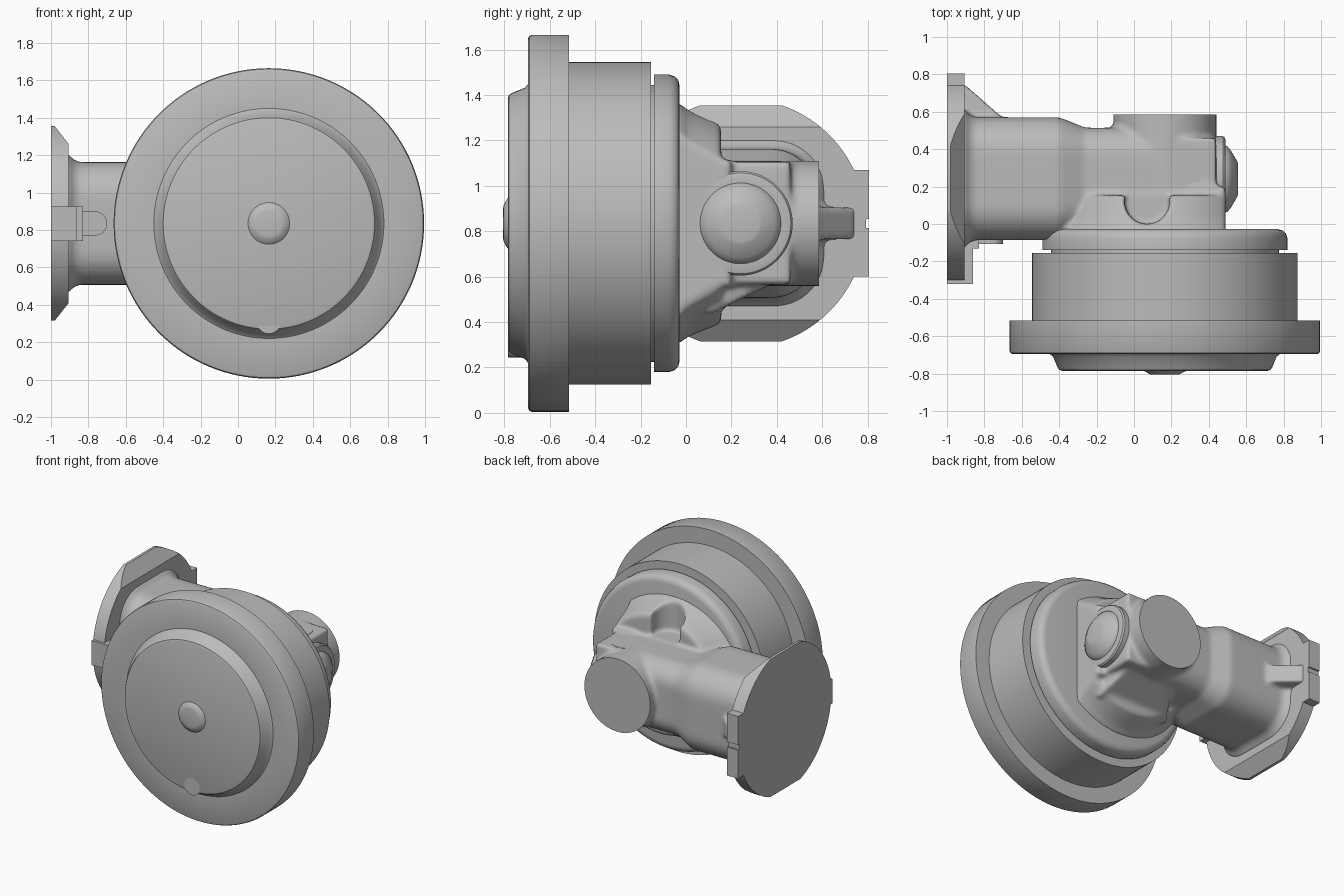
import bpy, bmesh
from math import sin, cos, pi, radians
from mathutils import Vector

cube = bpy.data.objects.get("Cube")
if cube:
    bpy.data.objects.remove(cube, do_unlink=True)

grey = bpy.data.materials.new("cast_grey")
grey.use_nodes = True
COLOUR = (0.5, 0.5, 0.5, 1)
grey.diffuse_color = COLOUR
grey.node_tree.nodes["Principled BSDF"].inputs["Base Color"].default_value = COLOUR

WX, CZ, PY = 0.165, 0.835, 0.2425    # wheel axis x, common axis height, pipe axis y


def loft(bm, rings):
    """Skin a list of equal point rings and cap both ends."""
    loops = [[bm.verts.new(p) for p in ring] for ring in rings]
    n = len(loops[0])
    new = []
    for a, b in zip(loops, loops[1:]):
        for i in range(n):
            j = (i + 1) % n
            new.append(bm.faces.new((a[i], a[j], b[j], b[i])))
    new += [bm.faces.new(loops[0]), bm.faces.new(loops[-1])]
    bmesh.ops.recalc_face_normals(bm, faces=new)


def lathe(bm, profile, centre, axis, n=96, stretch=1.0):
    """Revolve (radius, position) pairs about a line parallel to an axis."""
    def point(r, h, t):
        u, v = r * cos(t), r * sin(t)
        if axis == "x":
            return (h, centre[0] + u, centre[1] + v)
        if axis == "y":
            return (centre[0] + u * stretch, h, centre[1] + v)
        return (centre[0] + u, centre[1] + v, h)
    loft(bm, [[point(r, h, 2 * pi * i / n) for i in range(n)] for r, h in profile])


def box(bm, x, y, z):
    loft(bm, [[(px, y[0], z[0]), (px, y[1], z[0]), (px, y[1], z[1]), (px, y[0], z[1])]
              for px in x])


def rounded(x, half, corner):
    """Rounded square ring across the pipe axis."""
    pts = []
    for q in range(4):
        mid = pi / 4 + q * pi / 2
        for k in range(9):
            t = q * pi / 2 + k * pi / 16
            s, c = (half - corner) * (1 if cos(mid) > 0 else -1), (half - corner) * (1 if sin(mid) > 0 else -1)
            pts.append((x, PY + s + corner * cos(t), CZ + c + corner * sin(t)))
    return pts


def cut(bm, co, normal):
    """Remove everything beyond a plane and close the cut."""
    geom = bm.verts[:] + bm.edges[:] + bm.faces[:]
    res = bmesh.ops.bisect_plane(bm, geom=geom, plane_co=co, plane_no=normal, clear_outer=True)
    edges = [e for e in res["geom_cut"] if isinstance(e, bmesh.types.BMEdge)]
    bmesh.ops.contextual_create(bm, geom=edges)


def finish(name, bm, smooth=True):
    mesh = bpy.data.meshes.new(name)
    bm.to_mesh(mesh)
    bm.free()
    mesh.materials.append(grey)
    ob = bpy.data.objects.new(name, mesh)
    bpy.context.collection.objects.link(ob)
    if smooth:
        bpy.ops.object.select_all(action="DESELECT")
        ob.select_set(True)
        bpy.context.view_layer.objects.active = ob
        bpy.ops.object.shade_smooth_by_angle(angle=radians(35))
    return ob


# Wheel: front cap, rim, drum, groove and back disc in one turning
bm = bmesh.new()
lathe(bm, [(0.55, -0.785), (0.565, -0.78), (0.575, -0.765), (0.597, -0.71), (0.615, -0.695),
           (0.815, -0.695), (0.825, -0.69), (0.83, -0.68), (0.83, -0.515), (0.71, -0.515),
           (0.71, -0.155), (0.61, -0.155), (0.61, -0.14), (0.655, -0.14), (0.655, -0.075),
           (0.647, -0.05), (0.63, -0.034), (0.605, -0.028)], (WX, CZ), "y", 128)
finish("wheel", bm)

# Front hub button and edge nub
bm = bmesh.new()
lathe(bm, [(0.115, -0.78), (0.11, -0.787), (0.08, -0.803), (0.07, -0.805)], (WX, CZ), "y", 48)
finish("hub_button", bm)
bm = bmesh.new()
lathe(bm, [(0.065, -0.69), (0.065, -0.785)], (WX, CZ - 0.525), "y", 32)
finish("cap_nub", bm)

# Cast housing: hump behind the wheel, trimmed flat on the outer side
body = bmesh.new()
lathe(body, [(0.53, -0.06), (0.53, -0.03), (0.505, 0.0), (0.49, 0.03), (0.455, 0.12),
             (0.44, 0.155)], (0.12, CZ), "y", 96, 1.07)
cut(body, (0.49, 0, 0), (1, 0, 0))

# Pipe with a flared root and a stepped neck
loft(body, [rounded(x, h, c) for x, h, c in [
    (-0.95, 0.375, 0.22), (-0.905, 0.37, 0.22), (-0.885, 0.343, 0.2), (-0.85, 0.328, 0.19),
    (-0.4, 0.328, 0.19), (-0.26, 0.272, 0.15), (0.25, 0.272, 0.15)]])

# Rear neck, side block and sloping lower web
lathe(body, [(0.275, -0.03), (0.275, 0.57)], (WX, CZ), "y")
box(body, (0.1, 0.44), (-0.03, 0.46), (0.565, 1.105))
box(body, (0.3, 0.49), (-0.03, 0.2), (0.555, 1.115))
loft(body, [[(-0.2, 0.1, 0.43), (0.42, 0.1, 0.43), (0.42, 0.1, 0.8), (-0.2, 0.1, 0.8)],
            [(0.0, 0.44, 0.6), (0.35, 0.44, 0.6), (0.35, 0.44, 0.8), (0.0, 0.44, 0.8)]])

# Rib between pipe and flange
loft(body, [[(-0.95, 0.5, z), (-0.66, 0.53, z), (-0.905, 0.745, z), (-0.95, 0.745, z)]
            for z in (0.765, 0.905)])
housing = finish("housing", body)

# Pocket cutter for the top of the hump
bm = bmesh.new()
lathe(bm, [(0.12, 1.115), (0.12, 1.6)], (0.07, 0.12), "z", 48)
pocket = finish("pocket_cutter", bm, False)
pocket.hide_render = True
pocket.hide_set(True)
pocket.display_type = "WIRE"


def remesh(ob):
    m = ob.modifiers.new("fuse", "REMESH")
    m.mode = "VOXEL"
    m.voxel_size = 0.012
    m.use_smooth_shade = True


# Fuse the castings and soften their joints into fillets
housing.modifiers.clear()
remesh(housing)
m = housing.modifiers.new("pocket", "BOOLEAN")
m.operation = "DIFFERENCE"
m.object = pocket
remesh(housing)
m = housing.modifiers.new("fillet", "SMOOTH")
m.factor = 0.5
m.iterations = 10

# Crisp rear end, top pad and side bearing cap
bm = bmesh.new()
lathe(bm, [(0.275, 0.3), (0.275, 0.585)], (WX, CZ), "y")
finish("rear_end", bm)
bm = bmesh.new()
lathe(bm, [(0.11, 0.95), (0.11, 1.107)], (0.275, 0.31), "z", 48)
finish("top_pad", bm)
bm = bmesh.new()
lathe(bm, [(0.23, 0.3), (0.23, 0.475), (0.222, 0.486), (0.205, 0.49), (0.178, 0.49),
           (0.175, 0.5), (0.15, 0.52), (0.095, 0.552), (0.08, 0.556)], (0.24, CZ), "x", 64)
finish("side_cap", bm)

# Mounting flange: disc with chamfered flats above and below
bm = bmesh.new()
lathe(bm, [(0.55, -1.0), (0.55, -0.905)], (PY, CZ), "x", 128)
for s in (1, -1):
    cut(bm, (0, 0, CZ + 0.52 * s), (0, 0, s))
    cut(bm, (-0.98, 0, CZ + 0.52 * s), Vector((0.095, 0, 0.075 * s)).normalized())
finish("flange", bm)

# Rear flange tab, split by a small notch
for name, z in (("lower", (0.6, 0.815)), ("upper", (0.855, 1.07))):
    bm = bmesh.new()
    box(bm, (-1.0, -0.905), (0.6, 0.805), z)
    finish(name + "_rear_tab", bm, False)
bm = bmesh.new()
box(bm, (-1.0, -0.905), (0.6, 0.785), (0.815, 0.855))
finish("rear_tab_notch_floor", bm, False)

# Front flange tab and the rounded lug beside it
bm = bmesh.new()
box(bm, (-1.0, -0.86), (-0.32, -0.13), (0.74, 0.925))
box(bm, (-1.0, -0.83), (-0.13, 0.0), (0.74, 0.925))
finish("front_tab", bm, False)
bm = bmesh.new()
lathe(bm, [(0.065, 0.0), (0.065, -0.108)], (-0.765, CZ), "y", 32)
box(bm, (-0.88, -0.765), (-0.108, 0.0), (CZ - 0.065, CZ + 0.065))
finish("front_lug", bm)
